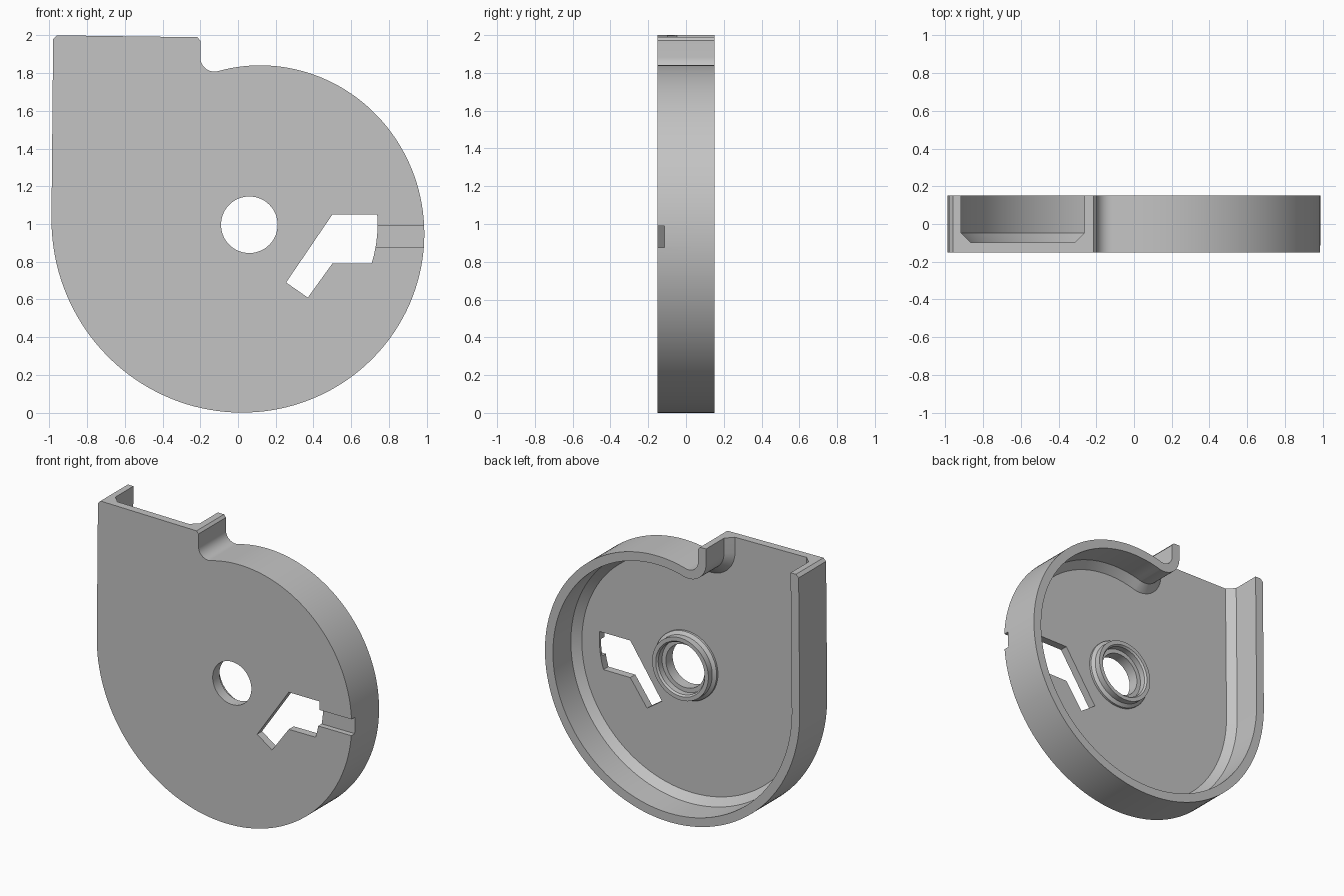
import bpy, bmesh
from math import sin, cos, pi, radians

if "Cube" in bpy.data.objects:
    bpy.data.objects.remove(bpy.data.objects["Cube"], do_unlink=True)

HUB_X, HUB_Z = 0.06, 0.996
FRONT, BACK, FLOOR = -0.152, 0.152, -0.097
WALL, CHAMFER = 0.062, 0.05

grey = bpy.data.materials.new("grey plastic")
grey.use_nodes = True
grey.diffuse_color = (0.55, 0.55, 0.55, 1)
grey.node_tree.nodes["Principled BSDF"].inputs["Base Color"].default_value = (0.55, 0.55, 0.55, 1)


def finish(name, bm):
    bmesh.ops.recalc_face_normals(bm, faces=bm.faces[:])
    mesh = bpy.data.meshes.new(name)
    bm.to_mesh(mesh)
    bm.free()
    mesh.materials.append(grey)
    obj = bpy.data.objects.new(name, mesh)
    bpy.context.collection.objects.link(obj)
    return obj


def loft(name, layers):
    """Closed solid through (points, y) layers with equal point counts."""
    bm = bmesh.new()
    rings = [[bm.verts.new((x, y, z)) for x, z in pts] for pts, y in layers]
    for a, b in zip(rings, rings[1:]):
        for i in range(len(a)):
            j = (i + 1) % len(a)
            bm.faces.new((a[i], a[j], b[j], b[i]))
    bm.faces.new(rings[0])
    bm.faces.new(rings[-1])
    return finish(name, bm)


def revolve(name, profile, steps=72):
    """Closed (radius, y) profile turned about the hub axis."""
    bm = bmesh.new()
    rings = [[bm.verts.new((HUB_X + r * cos(2 * pi * k / steps), y,
                            HUB_Z + r * sin(2 * pi * k / steps)))
              for r, y in profile] for k in range(steps)]
    for k in range(steps):
        a, b = rings[k], rings[(k + 1) % steps]
        for i in range(len(profile)):
            j = (i + 1) % len(profile)
            bm.faces.new((a[i], a[j], b[j], b[i]))
    return finish(name, bm)


def activate(obj):
    bpy.ops.object.select_all(action="DESELECT")
    obj.select_set(True)
    bpy.context.view_layer.objects.active = obj


def cut(obj, cutter):
    cutter.hide_render = True
    mod = obj.modifiers.new("cut", "BOOLEAN")
    mod.operation, mod.solver, mod.object = "DIFFERENCE", "EXACT", cutter
    activate(obj)
    bpy.ops.object.modifier_apply(modifier=mod.name)
    bpy.data.objects.remove(cutter, do_unlink=True)


def outline(inset, mouth):
    """Growing spiral, straight chute side, mouth points and tongue fillet."""
    pts = []
    start, end, n = -0.13, 3.03, 120
    for k in range(n + 1):
        t = start + (end - start) * k / n
        r = 0.843 + 0.091 * t - 0.0075 * t * t - inset
        pts.append((HUB_X + r * sin(t * pi / 2), HUB_Z + r * cos(t * pi / 2)))
    pts += mouth
    for k in range(13):
        a = radians(180 + 98 * k / 12)
        r = 0.075 + inset
        pts.append((-0.125 + r * cos(a), 1.883 + r * sin(a)))
    return pts


def cavity_outline(inset):
    return outline(inset, [(-0.98 + inset, 1.97), (-0.978 + inset, 2.2),
                           (-0.2 - inset, 2.2), (-0.2 - inset, 1.97)])


# Housing shell: solid volute with the cavity cut out from the back
rim = outline(0, [(-0.98, 1.98), (-0.96, 2.0), (-0.215, 1.99), (-0.2, 1.972)])
housing = loft("housing", [(rim, FRONT), (rim, BACK)])
wide, narrow = cavity_outline(WALL), cavity_outline(WALL + CHAMFER)
cut(housing, loft("cavity_cutter", [(narrow, FLOOR), (wide, FLOOR + CHAMFER), (wide, BACK + 0.1)]))

# Shaft hole
circle = [(HUB_X + 0.15 * cos(2 * pi * k / 72), HUB_Z + 0.15 * sin(2 * pi * k / 72)) for k in range(72)]
cut(housing, loft("hole_cutter", [(circle, FRONT - 0.1), (circle, FLOOR + 0.1)]))

# Bent window with a curved outer end
arc = [(HUB_X + 0.68 * cos(radians(a)), HUB_Z + 0.68 * sin(radians(a)))
       for a in (4.5, 0, -4.5, -9, -13.5, -17.6)]
window = [(0.5, 1.05)] + arc + [(0.5, 0.79), (0.37, 0.61), (0.255, 0.69)]
cut(housing, loft("window_cutter", [(window, FRONT - 0.1), (window, FLOOR + 0.02)]))

# Shallow cable groove from the window to the rim
groove = [(0.7, 0.875), (1.1, 0.875), (1.1, 0.99), (0.7, 0.99)]
cut(housing, loft("groove_cutter", [(groove, FRONT - 0.1), (groove, FRONT + 0.038)]))

# Stepped bearing collar around the shaft hole
steps = [(0.15, -0.005), (0.24, -0.005), (0.24, 0.015), (0.218, 0.032), (0.218, 0.075),
         (0.19, 0.075), (0.18, 0.062), (0.18, 0.02), (0.15, 0.02)]
collar = revolve("bearing_collar", [(r, FLOOR + h) for r, h in steps])

for obj in (housing, collar):
    activate(obj)
    bpy.ops.object.shade_smooth_by_angle(angle=radians(30))
